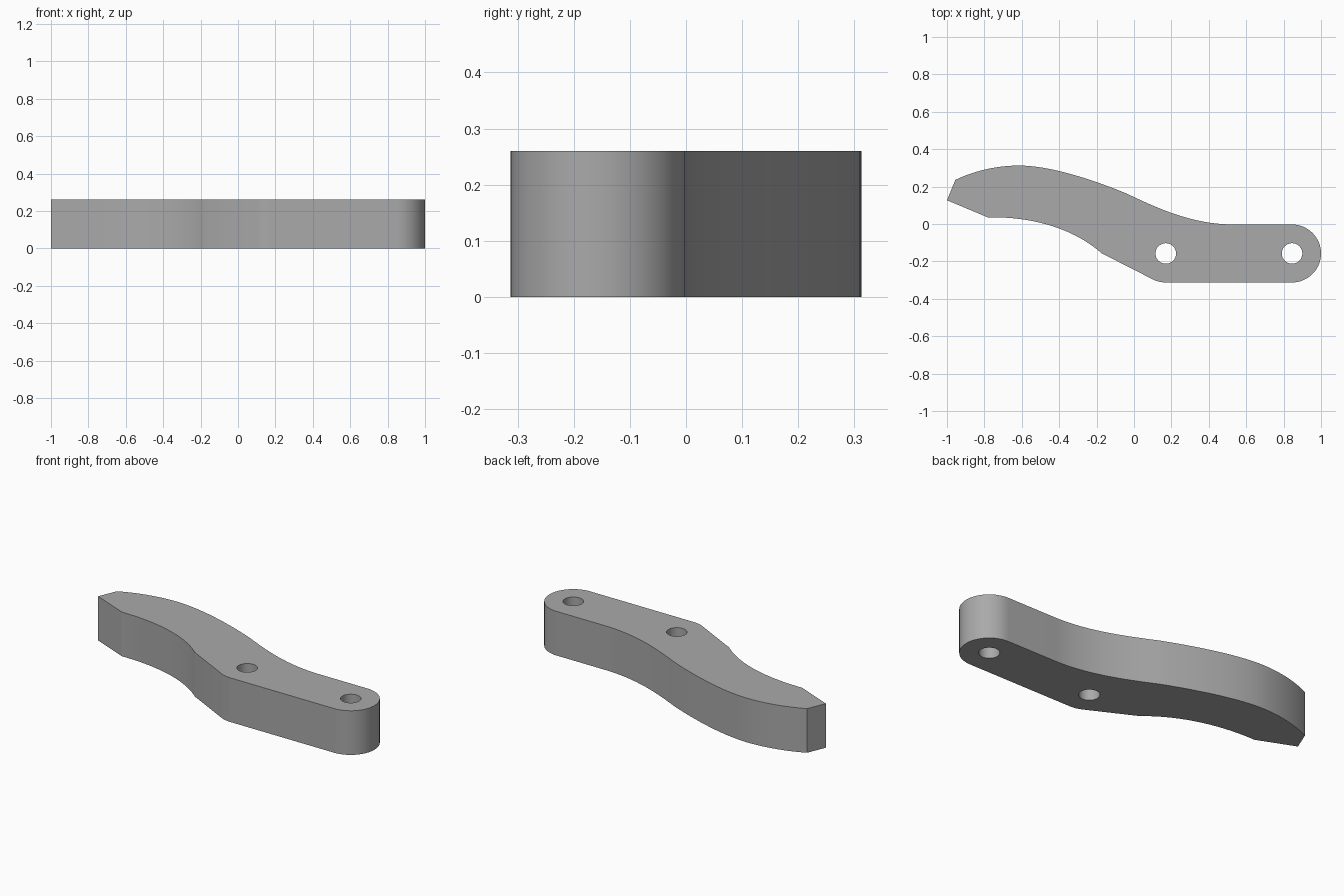
import bpy, bmesh
from math import cos, sin, radians
from mathutils import Vector
from mathutils.geometry import interpolate_bezier

if "Cube" in bpy.data.objects:
    bpy.data.objects.remove(bpy.data.objects["Cube"])

HEIGHT = 0.26
RADIUS = 0.155
AXIS_Y = -0.1575
HOLES = (0.17, 0.845)


def arc(cx, cy, r, start, end, steps):
    angles = [radians(start + (end - start) * i / steps) for i in range(steps + 1)]
    return [(cx + r * cos(a), cy + r * sin(a)) for a in angles]


def bezier(a, ha, hb, b, steps=20):
    pts = interpolate_bezier(*[Vector((*p, 0)) for p in (a, ha, hb, b)], steps)
    return [(p.x, p.y) for p in pts]


# Outline, clockwise from the pointed tip
tip = [(-1, 0.127)]
crest = bezier((-0.955, 0.236), (-0.85, 0.286), (-0.73, 0.3125), (-0.615, 0.3125))
slope = bezier((-0.615, 0.3125), (-0.44, 0.3125), (-0.2, 0.229), (-0.04, 0.163))
flare = bezier((-0.04, 0.163), (0.12, 0.087), (0.31, -0.0025), (0.53, -0.0025))
round_end = arc(HOLES[1], AXIS_Y, RADIUS, 90, -90, 32)
heel = arc(HOLES[0], AXIS_Y, RADIUS, 270, 243, 6)
belly = bezier((-0.172, -0.157), (-0.30, -0.045), (-0.50, 0.04), (-0.783, 0.036))
outline = tip + crest + slope[1:] + flare[1:] + round_end + heel + belly

# Filled flat curve with two bolt holes, extruded to thickness
curve = bpy.data.curves.new("lever_arm", "CURVE")
curve.dimensions = "2D"
curve.fill_mode = "BOTH"
curve.extrude = HEIGHT / 2
loops = [outline] + [arc(x, AXIS_Y, 0.055, 0, 360, 32)[:-1] for x in HOLES]
for loop in loops:
    spline = curve.splines.new("POLY")
    spline.points.add(len(loop) - 1)
    for point, (x, y) in zip(spline.points, loop):
        point.co = (x, y, HEIGHT / 2, 1)
    spline.use_cyclic_u = True

arm = bpy.data.objects.new("lever_arm", curve)
bpy.context.collection.objects.link(arm)
bpy.ops.object.select_all(action="DESELECT")
arm.select_set(True)
bpy.context.view_layer.objects.active = arm
arm.location.z = HEIGHT / 2
bpy.ops.object.convert(target="MESH")
arm = bpy.context.object
arm.name = "lever_arm"

# Weld caps to walls and rest the part on the ground
bm = bmesh.new()
bm.from_mesh(arm.data)
bmesh.ops.remove_doubles(bm, verts=bm.verts, dist=0.0005)
bmesh.ops.recalc_face_normals(bm, faces=bm.faces)
lowest = min(v.co.z for v in bm.verts)
bmesh.ops.translate(bm, verts=bm.verts, vec=(0, 0, -lowest))
bm.to_mesh(arm.data)
bm.free()
arm.location.z = 0

# Plain grey finish
grey = bpy.data.materials.new("plain grey")
grey.use_nodes = True
colour = (0.4, 0.4, 0.4, 1)
grey.diffuse_color = colour
grey.node_tree.nodes["Principled BSDF"].inputs["Base Color"].default_value = colour
arm.data.materials.clear()
arm.data.materials.append(grey)
bpy.ops.object.shade_smooth_by_angle(angle=radians(20))
